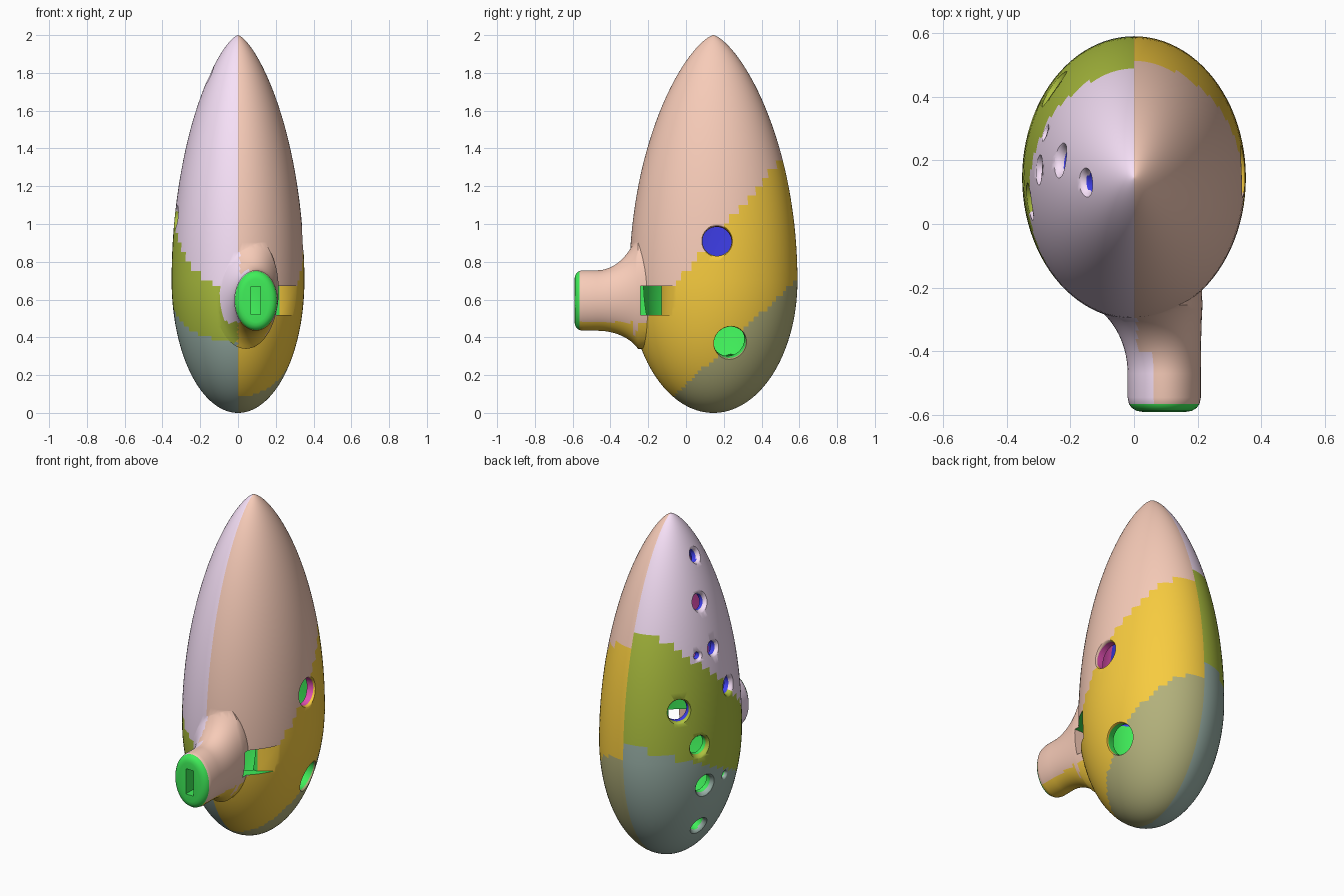
import bpy, bmesh, math
from mathutils import Vector

if "Cube" in bpy.data.objects:
    bpy.data.objects.remove(bpy.data.objects["Cube"])

CY, ZC, RY, RATIO = 0.145, 0.70, 0.445, 0.79   # egg axis, widest height, radius, x/y ratio
WALL = 0.065


def egg_radius(z):
    t = (z - ZC) / (1.3 if z > ZC else 0.7)
    return RY * max(0.0, 1 - t * t) ** (0.7 if z > ZC else 0.5)


def add_loft(bm, rings):
    """Skin a list of equal-length point rings and close both ends."""
    vr = [[bm.verts.new(p) for p in r] for r in rings]
    n = len(vr[0])
    for a, b in zip(vr, vr[1:]):
        for i in range(n):
            bm.faces.new((a[i], a[(i + 1) % n], b[(i + 1) % n], b[i]))
    bm.faces.new(vr[0][::-1])
    bm.faces.new(vr[-1])


def make(name, lofts):
    bm = bmesh.new()
    for rings in lofts:
        add_loft(bm, rings)
    bmesh.ops.recalc_face_normals(bm, faces=bm.faces)
    me = bpy.data.meshes.new(name)
    bm.to_mesh(me)
    bm.free()
    ob = bpy.data.objects.new(name, me)
    bpy.context.collection.objects.link(ob)
    return ob


def egg_rings(wall, n=96, m=80):
    rings = []
    for j in range(m + 1):
        th = math.pi * min(max(j / m, 0.006), 0.994)
        c, s = math.cos(th), math.sin(th)
        z = ZC + c * ((1.3 - wall * 1.4) if c > 0 else (0.7 - wall))
        r = (RY - wall) * s ** (1.4 if c > 0 else 1.0)
        rings.append([(RATIO * r * math.cos(2 * math.pi * i / n),
                       CY + r * math.sin(2 * math.pi * i / n), z) for i in range(n)])
    return rings


def oval(y, left, right, low, high, n=64):
    return [((left + right) / 2 + (right - left) / 2 * math.cos(2 * math.pi * i / n), y,
             (low + high) / 2 + (high - low) / 2 * math.sin(2 * math.pi * i / n))
            for i in range(n)]


def prism(pts, z0, z1):
    return [[(x, y, z) for x, y in pts] for z in (z0, z1)]


def hole_rings(side, y, z, r, flare, n=36):
    """Finger hole cutter: a shaft along the surface normal with a rounded lip."""
    def x_at(yy, zz):
        return RATIO * math.sqrt(max(1e-6, egg_radius(zz) ** 2 - (yy - CY) ** 2))
    e = 0.004
    nrm = Vector((1, -(x_at(y + e, z) - x_at(y - e, z)) / (2 * e),
                  -(x_at(y, z + e) - x_at(y, z - e)) / (2 * e))).normalized()
    nrm.x *= side
    p = Vector((side * x_at(y, z), y, z))
    u = nrm.orthogonal().normalized()
    v = nrm.cross(u)
    prof = [(r, -0.13)]
    for k in range(7):
        a = k / 6 * math.pi / 2
        prof.append((r + flare * (1 - math.cos(a)), 0.003 - flare * (1 - math.sin(a))))
    return [[p + nrm * h + (u * math.cos(2 * math.pi * i / n)
             + v * math.sin(2 * math.pi * i / n)) * q for i in range(n)] for q, h in prof]


def boolean(ob, cutter, op):
    m = ob.modifiers.new("b", 'BOOLEAN')
    m.operation, m.object, m.solver = op, cutter, 'EXACT'
    dg = bpy.context.evaluated_depsgraph_get()
    dg.update()
    me = bpy.data.meshes.new_from_object(ob.evaluated_get(dg))
    ob.modifiers.clear()
    ob.data = me
    bpy.data.objects.remove(cutter, do_unlink=True)


# Egg-shaped body
body = make("ocarina_body", [egg_rings(0)])

# Mouthpiece with rounded tip, flaring into the body
tip = [(-0.59, 0.045), (-0.587, 0.028), (-0.578, 0.013), (-0.565, 0.004), (-0.545, 0.0)]
rings = [oval(y, -0.02 + d, 0.21 - d, 0.435 + d, 0.755 - d) for y, d in tip]
for k in range(17):
    t = 0.9 * k / 16
    g = 1 - math.sqrt(1 - t * t)
    rings.append(oval(-0.47 + 0.24 * t, -0.02 - 0.2 * g, 0.21 + 0.01 * g,
                      0.435 - 0.17 * g, 0.755 + 0.36 * g))
rings.append(oval(-0.1, -0.13, 0.21, 0.34, 0.95))
boolean(body, make("mouthpiece", [rings]), 'UNION')

# Hollow chamber
boolean(body, make("chamber", [egg_rings(WALL)]), 'DIFFERENCE')

# Windway slot and the sounding window with its sloped lip
boolean(body, make("windway", [prism([(0.07, -0.7), (0.12, -0.7), (0.12, -0.2), (0.07, -0.2)],
                                     0.52, 0.67)]), 'DIFFERENCE')
boolean(body, make("window", [prism([(0.42, -0.24), (0.42, 0.02), (0.22, -0.13),
                                     (0.068, -0.13), (0.068, -0.24)], 0.519, 0.671)]),
        'DIFFERENCE')

# Finger holes: side, y, z, radius, lip
holes = [(1, 0.165, 0.91, 0.078, 0.02), (1, 0.235, 0.37, 0.086, 0.02),
         (-1, 0.13, 1.785, 0.035, 0.03), (-1, 0.20, 1.556, 0.045, 0.03),
         (-1, 0.287, 1.28, 0.02, 0.02), (-1, 0.17, 1.288, 0.038, 0.025),
         (-1, 0.07, 1.037, 0.048, 0.03), (-1, 0.427, 0.996, 0.062, 0.025),
         (-1, 0.326, 0.769, 0.055, 0.03), (-1, 0.28, 0.52, 0.055, 0.03),
         (-1, 0.12, 0.527, 0.02, 0.02), (-1, 0.245, 0.248, 0.045, 0.03)]
boolean(body, make("finger_holes", [hole_rings(*h) for h in holes]), 'DIFFERENCE')

# Coloured glaze patches
colours = {"salmon": (0.93, 0.6, 0.48), "lilac": (0.93, 0.75, 0.94), "orange": (0.93, 0.6, 0.05),
           "olive": (0.42, 0.53, 0.05), "khaki": (0.45, 0.44, 0.2), "teal": (0.33, 0.45, 0.4),
           "green": (0.05, 0.85, 0.1), "blue": (0.05, 0.05, 0.85), "magenta": (0.75, 0.08, 0.45)}
body.data.materials.clear()
for name, c in colours.items():
    mat = bpy.data.materials.new(name)
    mat.diffuse_color = (*c, 1)
    mat.use_nodes = True
    mat.node_tree.nodes["Principled BSDF"].inputs["Base Color"].default_value = mat.diffuse_color
    body.data.materials.append(mat)
names = list(colours)


def patch(c, n):
    x, y, z = c
    if math.hypot(x / RATIO, y - CY) < egg_radius(z) - 0.03:
        return "green" if z < 0.8 else ("blue" if x < 0 else "magenta")
    if (y < -0.55 and n.y < -0.3) or (0.065 < x < 0.125 and 0.515 < z < 0.675 and y < -0.2):
        return "green"
    if y < -0.28:
        if z < 0.48:
            return "orange" if x > 0 else "olive"
        return "salmon" if x > (0.06 if y < -0.4 else 0.01) else "lilac"
    if x > 0:
        return "salmon" if z > 0.74 + 1.2 * y else "orange" if z > 0.15 + 0.95 * y else "khaki"
    return "lilac" if z > 0.95 + y else "olive" if z > 0.5 + 0.5 * y else "teal"


for f in body.data.polygons:
    f.material_index = names.index(patch(f.center, f.normal))

bpy.context.view_layer.objects.active = body
body.select_set(True)
bpy.ops.object.shade_smooth_by_angle(angle=math.radians(40))
